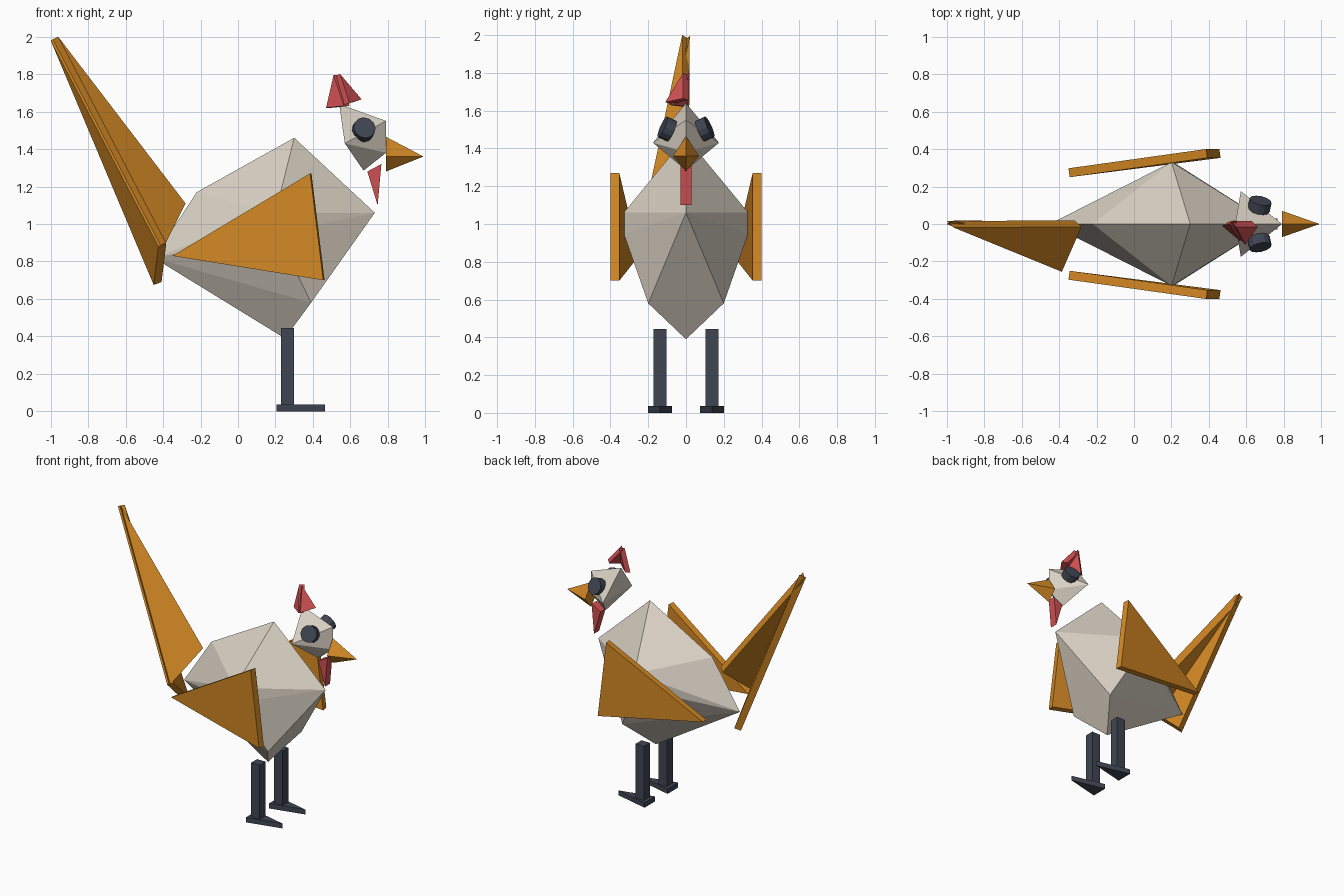
import bpy, bmesh, math
from mathutils import Vector

if "Cube" in bpy.data.objects:
    bpy.data.objects.remove(bpy.data.objects["Cube"])


def material(name, rgb):
    m = bpy.data.materials.new(name)
    m.diffuse_color = (*rgb, 1)
    m.use_nodes = True
    m.node_tree.nodes["Principled BSDF"].inputs["Base Color"].default_value = m.diffuse_color
    return m


CREAM = material("cream", (0.70, 0.64, 0.55))
ORANGE = material("orange", (0.66, 0.25, 0.018))
RED = material("red", (0.62, 0.08, 0.085))
SLATE = material("slate", (0.05, 0.06, 0.085))


def finish(name, bm, mat):
    bmesh.ops.recalc_face_normals(bm, faces=bm.faces)
    me = bpy.data.meshes.new(name)
    bm.to_mesh(me)
    bm.free()
    me.materials.append(mat)
    ob = bpy.data.objects.new(name, me)
    bpy.context.collection.objects.link(ob)
    return ob


def hull(name, points, mat):
    """Faceted solid wrapped around a few corner points."""
    bm = bmesh.new()
    for p in points:
        bm.verts.new(p)
    bmesh.ops.convex_hull(bm, input=bm.verts)
    bmesh.ops.dissolve_limit(bm, angle_limit=0.01, verts=bm.verts, edges=bm.edges)
    return finish(name, bm, mat)


def plate(name, tri, offset, mat):
    """Polygon extruded along an offset vector."""
    bm = bmesh.new()
    a = [bm.verts.new(p) for p in tri]
    b = [bm.verts.new(Vector(p) + Vector(offset)) for p in tri]
    bm.faces.new(a)
    bm.faces.new(b[::-1])
    n = len(tri)
    for i in range(n):
        j = (i + 1) % n
        bm.faces.new((a[i], b[i], b[j], a[j]))
    return finish(name, bm, mat)


def both(points):
    """Points on the right side plus their mirror images."""
    return [(x, s * y, z) for x, y, z in points for s in (1, -1)]


# body
hull("body", [(0.30, 0, 1.46), (-0.22, 0, 1.17), (-0.45, 0, 0.82),
              (0.25, 0, 0.39), (0.73, 0, 1.06)]
     + both([(0.20, 0.33, 1.06), (0.21, 0.33, 0.95), (0.39, 0.20, 0.58)]), CREAM)

# head
hull("head", [(0.54, 0, 1.64), (0.79, 0, 1.55), (0.79, 0, 1.38), (0.67, 0, 1.285)]
     + both([(0.57, 0.175, 1.43)]), CREAM)

# beak
hull("beak", [(0.79, 0, 1.465), (0.79, 0, 1.28), (0.99, 0, 1.36)]
     + both([(0.79, 0.07, 1.36)]), ORANGE)

# wattle
plate("wattle", [(0.69, -0.03, 1.28), (0.765, -0.03, 1.32), (0.745, -0.03, 1.10)],
      (0, 0.06, 0), RED)

# comb: two thin fins folded along one edge
plate("comb_front", [(0.545, -0.015, 1.80), (0.66, -0.015, 1.665), (0.595, -0.11, 1.645)],
      (-0.03, 0.03, -0.01), RED)
plate("comb_back", [(0.51, 0, 1.795), (0.565, -0.09, 1.63), (0.47, -0.01, 1.62)],
      (0.03, 0.02, 0.0), RED)

# tail: two long fins folded along one edge
plate("tail_upper", [(-0.96, -0.02, 2.0), (-0.28, -0.015, 1.11), (-0.385, -0.255, 0.90)],
      (-0.038, 0.035, -0.02), ORANGE)
plate("tail_lower", [(-1.0, 0.0, 1.98), (-0.425, -0.235, 0.88), (-0.45, -0.01, 0.675)],
      (0.042, 0.02, 0.015), ORANGE)

for side, s in (("right", -1), ("left", 1)):
    # wing
    plate(side + "_wing", [(-0.35, s * 0.297, 0.83), (0.385, s * 0.40, 1.27),
                           (0.455, s * 0.40, 0.70)], (0.007, -s * 0.047, 0), ORANGE)
    # leg
    y = s * 0.137
    plate(side + "_leg", [(0.23, y - 0.035, 0.03), (0.30, y - 0.035, 0.03),
                          (0.30, y + 0.035, 0.03), (0.23, y + 0.035, 0.03)],
          (0, 0, 0.415), SLATE)
    # foot
    plate(side + "_foot", [(0.205, y - 0.063, 0), (0.465, y, 0), (0.205, y + 0.063, 0)],
          (0, 0, 0.037), SLATE)
    # eye
    axis = Vector((0.2, s * 0.9, 0.4))
    bm = bmesh.new()
    bmesh.ops.create_cone(bm, cap_ends=True, segments=12, radius1=0.06, radius2=0.06, depth=0.055)
    eye = finish(side + "_eye", bm, SLATE)
    eye.rotation_euler = axis.to_track_quat('Z', 'Y').to_euler()
    eye.location = (0.67, s * 0.10, 1.503)
